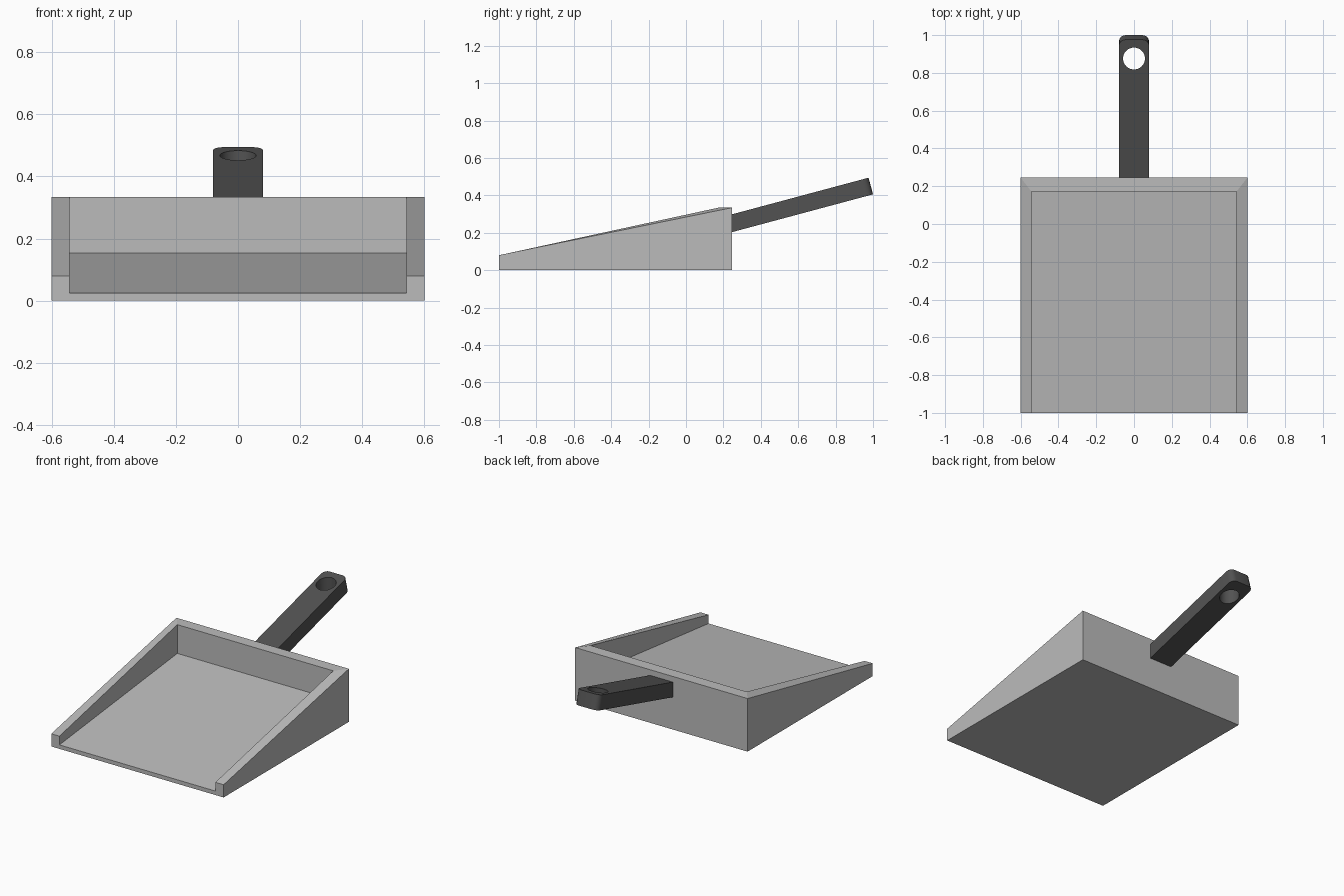
import bpy
import bmesh
import math
from mathutils import Matrix, Vector

if "Cube" in bpy.data.objects:
    bpy.data.objects.remove(bpy.data.objects["Cube"], do_unlink=True)


def material(name, value):
    mat = bpy.data.materials.new(name)
    mat.use_nodes = True
    mat.diffuse_color = (value, value, value, 1)
    mat.node_tree.nodes["Principled BSDF"].inputs["Base Color"].default_value = mat.diffuse_color
    return mat


def make_object(name, bm, mat):
    bmesh.ops.recalc_face_normals(bm, faces=bm.faces[:])
    mesh = bpy.data.meshes.new(name)
    bm.to_mesh(mesh)
    bm.free()
    mesh.materials.append(mat)
    obj = bpy.data.objects.new(name, mesh)
    bpy.context.collection.objects.link(obj)
    return obj


light_grey = material("light grey plastic", 0.5)
dark_grey = material("dark grey plastic", 0.085)

# Pan: mirrored side walls joined by floor, back wall and underside
FRONT, BACK, INNER_BACK = -1.0, 0.245, 0.172
OUT, INN, TOP, LIP = 0.6, 0.543, 0.334, 0.08
points = {
    "bottom_front": (OUT, FRONT, 0), "bottom_back": (OUT, BACK, 0),
    "rim_back": (OUT, BACK, TOP), "rim_front": (OUT, FRONT, LIP),
    "inner_front": (INN, FRONT, LIP), "inner_back": (INN, INNER_BACK, TOP),
    "floor_front": (INN, FRONT, 0.025), "floor_back": (INN, INNER_BACK, 0.153),
}
side_faces = [
    ("bottom_front", "bottom_back", "rim_back", "rim_front"),
    ("rim_front", "rim_back", "inner_back", "inner_front"),
    ("inner_front", "inner_back", "floor_back", "floor_front"),
    ("bottom_front", "rim_front", "inner_front", "floor_front"),
]
span = ["bottom_front", "floor_front", "floor_back", "inner_back", "rim_back", "bottom_back"]

bm = bmesh.new()
left, right = [{k: bm.verts.new((s * x, y, z)) for k, (x, y, z) in points.items()}
               for s in (1, -1)]
for side in (left, right):
    for face in side_faces:
        bm.faces.new([side[k] for k in face])
for a, b in zip(span, span[1:] + span[:1]):
    bm.faces.new((left[a], left[b], right[b], right[a]))
make_object("pan", bm, light_grey)

# Handle: tilted bar with rounded end corners
TILT = math.radians(15)
LENGTH, WIDTH, THICK = 0.81, 0.16, 0.092
bm = bmesh.new()
bmesh.ops.create_cube(bm, size=1)
bmesh.ops.scale(bm, vec=(WIDTH, LENGTH, THICK), verts=bm.verts)
bmesh.ops.translate(bm, vec=(0, -LENGTH / 2, 0), verts=bm.verts)
end_edges = [e for e in bm.edges if all(v.co.y > -0.01 for v in e.verts)
             and abs(e.verts[0].co.x - e.verts[1].co.x) < 0.01]
bmesh.ops.bevel(bm, geom=end_edges, offset=0.035, segments=4, profile=0.5, affect='EDGES')
place = Matrix.Translation(Vector((0, 0.988, 0.45))) @ Matrix.Rotation(TILT, 4, 'X')
bmesh.ops.transform(bm, matrix=place, verts=bm.verts)
handle = make_object("handle", bm, dark_grey)

# Hanging hole, cut straight down through the handle
bm = bmesh.new()
bmesh.ops.create_cone(bm, cap_ends=True, segments=40, radius1=0.058, radius2=0.058, depth=0.5,
                      matrix=Matrix.Translation((0, 0.876, 0.42)))
cutter = make_object("hole_cutter", bm, dark_grey)
cutter.hide_render = True
cut = handle.modifiers.new("hanging hole", 'BOOLEAN')
cut.operation = 'DIFFERENCE'
cut.solver = 'EXACT'
cut.object = cutter
bpy.context.view_layer.objects.active = handle
handle.select_set(True)
bpy.ops.object.modifier_apply(modifier=cut.name)
bpy.data.objects.remove(cutter, do_unlink=True)
bpy.ops.object.shade_smooth_by_angle(angle=math.radians(30))
